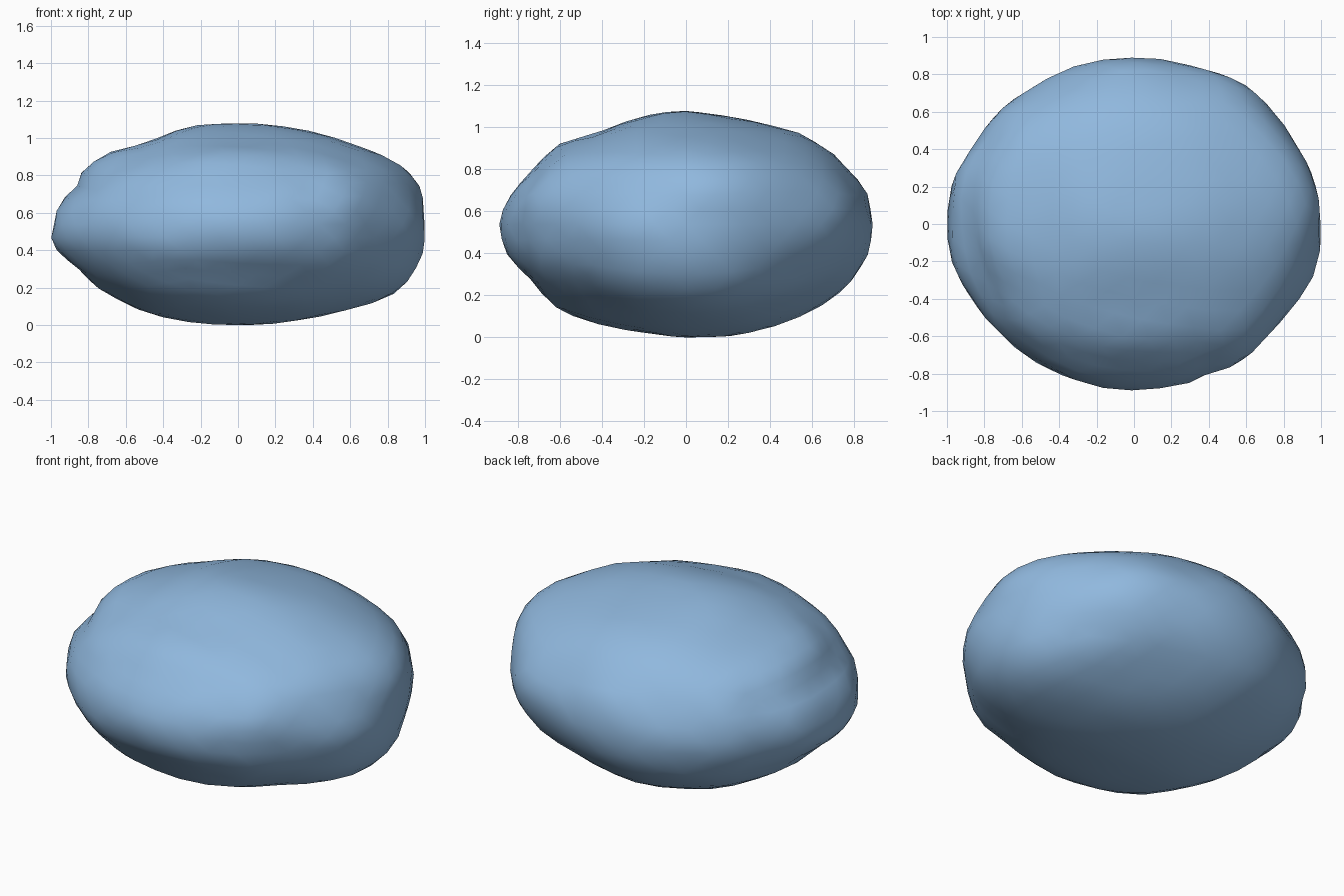
import bpy
import math
from mathutils import Vector, noise

default = bpy.data.objects.get("Cube")
if default:
    bpy.data.objects.remove(default, do_unlink=True)

HALF = Vector((1.0, 0.89, 0.54))   # half extents of the stone

# Outlines through the middle of the stone, in hundredths, anticlockwise
PLAN = [(100, 14), (92, 35), (82, 52), (63, 74), (50, 81), (35, 85), (-5, 89),
        (-30, 85), (-50, 75), (-68, 63), (-82, 44), (-90, 35), (-96, 22),
        (-98, -6), (-97, -20), (-86, -40), (-64, -67), (-37, -82), (3, -89),
        (34, -84), (44, -78), (57, -76), (70, -63), (83, -48), (98, -27)]
FRONT = [(100, 1), (98, 20), (88, 32), (62, 43), (40, 50), (2, 54), (-20, 53),
         (-32, 50), (-48, 43), (-66, 39), (-78, 33), (-84, 27), (-85, 20),
         (-92, 14), (-96, 6), (-96, -1), (-100, -8), (-84, -23), (-76, -32),
         (-42, -49), (0, -54), (36, -51), (60, -46), (84, -37), (96, -24),
         (99, -16)]
SIDE = [(89, -4), (85, 20), (78, 28), (55, 43), (25, 50), (0, 54), (-20, 51),
        (-40, 44), (-60, 38), (-75, 24), (-87, 6), (-89, -2), (-87, -9),
        (-73, -27), (-60, -41), (-35, -49), (-13, -52), (20, -54), (30, -52),
        (57, -43), (82, -25)]

# Worn hollows and raised swells: direction, height, spread
RELIEF = [((-0.65, -0.47, 0.6), -0.03, 0.2),
          ((-0.9, -0.3, 0.4), -0.03, 0.3),
          ((-0.5, -0.8, 0.3), -0.03, 0.3),
          ((-0.7, -0.7, 0), -0.015, 0.3),
          ((0.6, -0.75, -0.1), -0.015, 0.2),
          ((0.6, -0.65, 0.4), 0.02, 0.3),
          ((0.9, -0.3, 0.4), -0.03, 0.25),
          ((0.9, 0.3, 0.4), 0.03, 0.25),
          ((0.3, 0.85, 0.4), -0.02, 0.3),
          ((-0.3, 0.85, 0.4), -0.035, 0.3),
          ((0.4, 0.75, -0.55), -0.045, 0.4),
          ((0.65, -0.45, -0.6), -0.035, 0.25),
          ((0.85, 0, -0.5), 0.015, 0.3),
          ((-0.5, 0.6, -0.5), 0.02, 0.4)]


def polar(points, a, b):
    """Turn an outline into sorted (angle, radius) pairs relative to an ellipse."""
    pairs = []
    for p, q in points:
        u, v = p / 100 / HALF[a], q / 100 / HALF[b]
        pairs.append((math.atan2(v, u), math.hypot(u, v)))
    pairs.sort()
    turn = math.tau
    first, last = pairs[0], pairs[-1]
    return [(last[0] - turn, last[1])] + pairs + [(first[0] + turn, first[1])]


def radius_at(pairs, angle):
    for (a0, r0), (a1, r1) in zip(pairs, pairs[1:]):
        if a0 <= angle <= a1:
            t = (angle - a0) / max(a1 - a0, 1e-6)
            return r0 + (r1 - r0) * t
    return 1.0


# Each section: first axis, second axis, axis across it, outline
SECTIONS = [(0, 1, 2, polar(PLAN, 0, 1)),
            (0, 2, 1, polar(FRONT, 0, 2)),
            (1, 2, 0, polar(SIDE, 1, 2))]


def stone_radius(n):
    """Blend the three outlines by closeness, then add relief and roughness."""
    total = weight_sum = 0.0
    for a, b, across, pairs in SECTIONS:
        weight = (n[across] ** 2 + 0.03) ** -1.5
        total += weight * radius_at(pairs, math.atan2(n[b], n[a]))
        weight_sum += weight
    radius = total / weight_sum
    for direction, height, spread in RELIEF:
        gap = (n - Vector(direction).normalized()).length
        radius += height * math.exp(-(gap / spread) ** 2)
    return radius + 0.012 * noise.noise(Vector((n.x * 4, n.y * 4, n.z * 6)))


# Stone body
bpy.ops.mesh.primitive_ico_sphere_add(subdivisions=4, radius=1.0)
stone = bpy.context.object
stone.name = "stone"
mesh = stone.data
mesh.name = "stone"
for vert in mesh.vertices:
    n = vert.co.normalized()
    vert.co = n * stone_radius(n) * HALF

# Rest it centred on the ground
low = Vector([min(v.co[i] for v in mesh.vertices) for i in range(3)])
high = Vector([max(v.co[i] for v in mesh.vertices) for i in range(3)])
middle = (low + high) / 2
for vert in mesh.vertices:
    vert.co -= Vector((middle.x, middle.y, low.z))
mesh.update()
for face in mesh.polygons:
    face.use_smooth = True

# Blue stone colour
blue = bpy.data.materials.new("pale_blue_stone")
blue.use_nodes = True
colour = (0.28, 0.48, 0.73, 1.0)
blue.diffuse_color = colour
shader = next(x for x in blue.node_tree.nodes if x.type == "BSDF_PRINCIPLED")
shader.inputs["Base Color"].default_value = colour
shader.inputs["Roughness"].default_value = 0.8
mesh.materials.append(blue)
